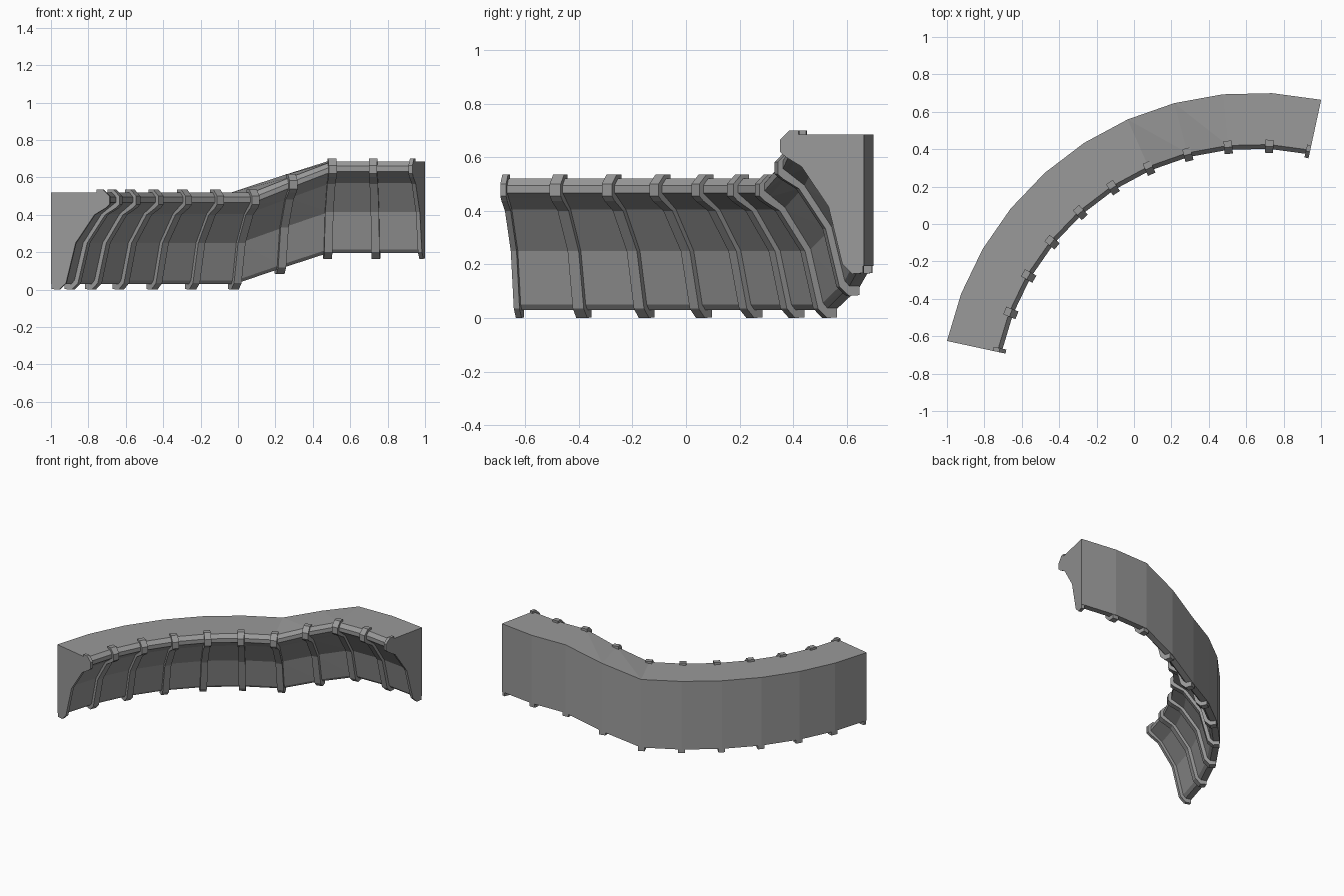
import bpy, bmesh, math

cube = bpy.data.objects.get("Cube")
if cube:
    bpy.data.objects.remove(cube, do_unlink=True)

# Arc layout
CX, CY, RADIUS = 0.645, -0.981, 1.683
START, STEP, SEGMENTS = 167.8, 9, 10
RAMP_START, RAMP_END, RISE = 6, 8, 0.165
RIB_HALF = 0.022

stone = bpy.data.materials.new("stone_grey")
stone.use_nodes = True
grey = (0.32, 0.32, 0.32, 1)
stone.diffuse_color = grey
stone.node_tree.nodes["Principled BSDF"].inputs["Base Color"].default_value = grey

# Cross-sections: (distance inward from the outer wall, height)
WALL = [(0, 0.52), (0.275, 0.52), (0.298, 0.495), (0.298, 0.467), (0.275, 0.45),
        (0.215, 0.405), (0.11, 0.25), (0.06, 0.05), (0.042, 0.03), (0, 0.03)]
RIB = [(0.25, 0.535), (0.285, 0.535), (0.32, 0.50), (0.32, 0.455), (0.30, 0.437),
       (0.238, 0.40), (0.135, 0.25), (0.082, 0.035), (0.045, 0), (0.004, 0.003),
       (0.004, 0.04), (0.03, 0.06), (0.09, 0.26), (0.2, 0.45), (0.25, 0.5)]


def rise(i):
    t = (i - RAMP_START) / (RAMP_END - RAMP_START)
    return RISE * min(max(t, 0), 1)


def ring(bm, profile, station, shift=0):
    """Place a cross-section at a station, shifted along the arc."""
    a = math.radians(START - STEP * station)
    c, s = math.cos(a), math.sin(a)
    return [bm.verts.new((CX + (RADIUS - d) * c + shift * s,
                          CY + (RADIUS - d) * s - shift * c,
                          z + rise(station))) for d, z in profile]


def loft(name, profile, frames):
    """Join cross-sections into a closed solid."""
    bm = bmesh.new()
    rings = [ring(bm, profile, *f) for f in frames]
    n = len(profile)
    for (a, b), (fa, fb) in zip(zip(rings, rings[1:]), zip(frames, frames[1:])):
        sloped = rise(fa[0]) != rise(fb[0])
        for j in range(n):
            k = (j + 1) % n
            if sloped:
                bm.faces.new((a[j], a[k], b[k]))
                bm.faces.new((a[j], b[k], b[j]))
            else:
                bm.faces.new((a[j], a[k], b[k], b[j]))
    bm.faces.new(rings[0])
    bm.faces.new(rings[-1][::-1])
    bmesh.ops.recalc_face_normals(bm, faces=bm.faces)
    mesh = bpy.data.meshes.new(name)
    bm.to_mesh(mesh)
    bm.free()
    mesh.materials.append(stone)
    obj = bpy.data.objects.new(name, mesh)
    bpy.context.collection.objects.link(obj)
    return obj


# Curved wall with a ramp towards one end
loft("curved_wall", WALL, [(i, 0) for i in range(SEGMENTS + 1)])

# Ribs at every joint; the end ribs are half width and flush with the ends
for i in range(SEGMENTS + 1):
    back = 0 if i == 0 else -RIB_HALF
    front = 0 if i == SEGMENTS else RIB_HALF
    loft(f"rib_{i + 1}", RIB, [(i, back), (i, front)])
